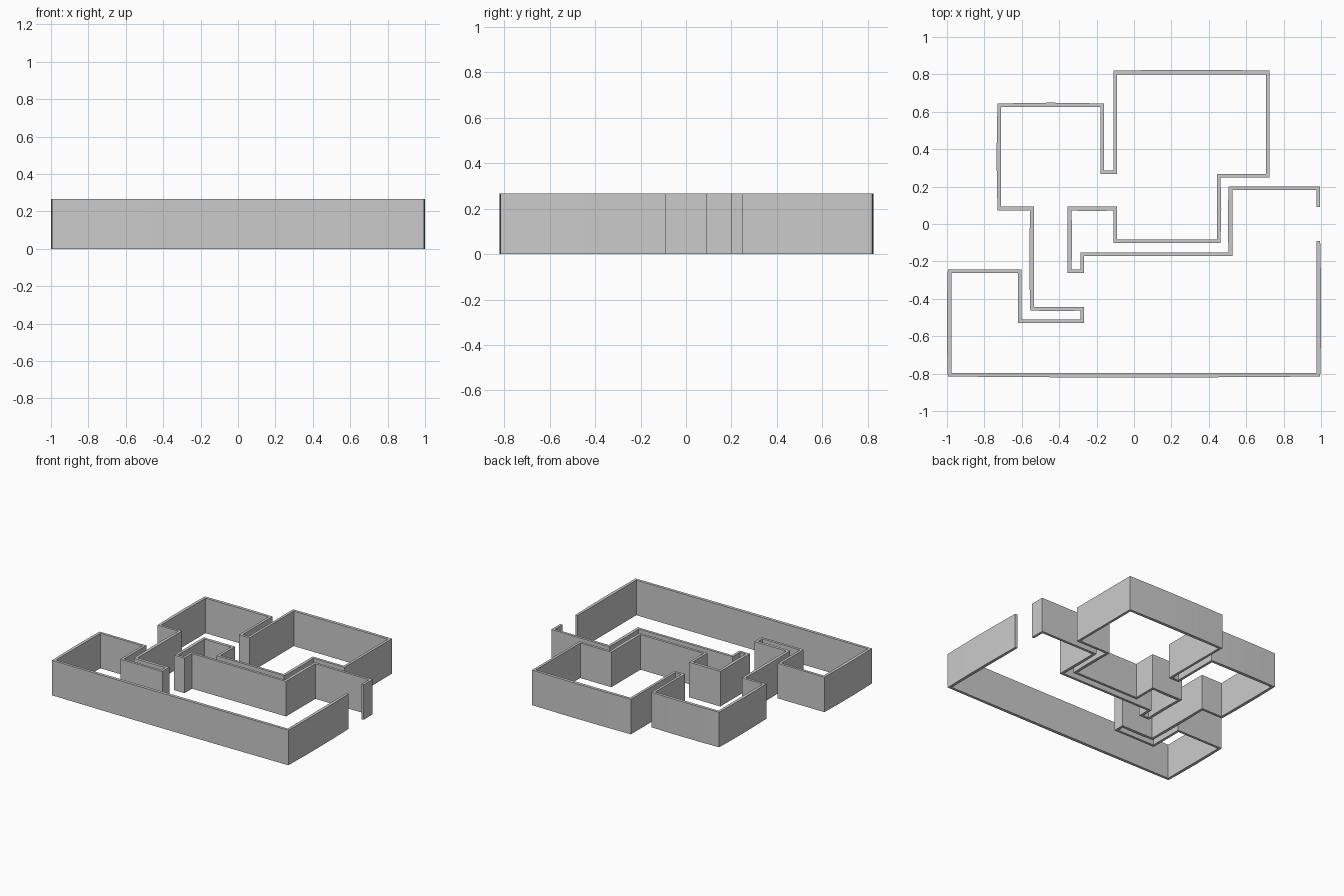
import bpy, bmesh
from mathutils import Vector

if "Cube" in bpy.data.objects:
    bpy.data.objects.remove(bpy.data.objects["Cube"])

H, HALF, BOW = 0.267, 0.0095, 0.005

# Centre line of the single continuous wall, from one side of the entrance to the other
PATH = [Vector(p) for p in [
    (.986, -.09), (.986, -.806), (-.986, -.806), (-.986, -.253), (-.612, -.253),
    (-.612, -.52), (-.277, -.52), (-.277, -.452), (-.545, -.452), (-.545, .083),
    (-.72, .083), (-.72, .634), (-.169, .634), (-.169, .276), (-.1, .276),
    (-.1, .81), (.714, .81), (.714, .257), (.452, .257), (.452, -.093),
    (-.1, -.093), (-.1, .083), (-.345, .083), (-.345, -.253), (-.277, -.253),
    (-.277, -.162), (.516, -.162), (.516, .19), (.986, .19), (.986, .09)]]
# Segments whose outer face bulges slightly
BOWED = {0, 1, 2, 7, 8, 10, 11, 15, 18, 21, 22, 26}


def left_normal(i):
    d = (PATH[i + 1] - PATH[i]).normalized()
    return Vector((-d.y, d.x))


# Cross-wall stations: outer and inner points, mitred at right-angle corners
stations = []
last = len(PATH) - 1
for i, p in enumerate(PATH):
    if i == 0:
        n = left_normal(0)
    elif i == last:
        n = left_normal(last - 1)
    else:
        n = left_normal(i - 1) + left_normal(i)
    stations.append((p + n * HALF, p - n * HALF))
    if i in BOWED:
        n = left_normal(i)
        for t, k in ((.25, .75), (.5, 1), (.75, .75)):
            q = p.lerp(PATH[i + 1], t)
            stations.append((q + n * (HALF + BOW * k), q - n * HALF))

# Plan strip extruded up into a closed solid wall
bm = bmesh.new()
rows = [[bm.verts.new((v.x, v.y, 0)) for v in s] for s in stations]
for a, b in zip(rows, rows[1:]):
    bm.faces.new((a[0], a[1], b[1], b[0]))
ext = bmesh.ops.extrude_face_region(bm, geom=bm.faces[:], use_keep_orig=True)
top = [g for g in ext["geom"] if isinstance(g, bmesh.types.BMVert)]
bmesh.ops.translate(bm, verts=top, vec=(0, 0, H))
bmesh.ops.recalc_face_normals(bm, faces=bm.faces[:])
mesh = bpy.data.meshes.new("maze_wall")
bm.to_mesh(mesh)
bm.free()
wall = bpy.data.objects.new("maze_wall", mesh)
bpy.context.collection.objects.link(wall)
